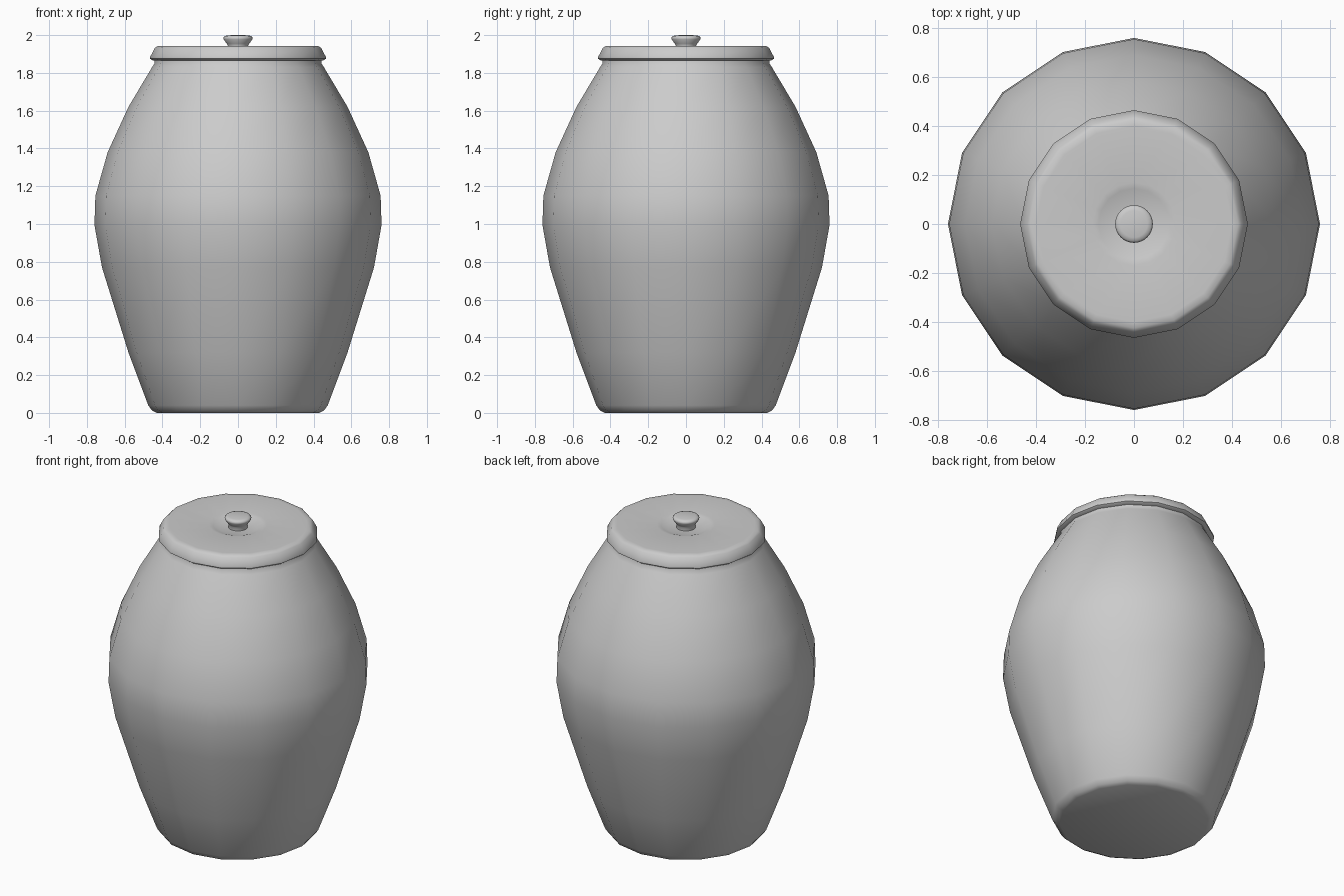
import bpy, bmesh
from math import cos, sin, tau, radians

if "Cube" in bpy.data.objects:
    bpy.data.objects.remove(bpy.data.objects["Cube"])


def lathe(name, profile, sides):
    """Spin an (r, z) profile about z; a zero radius makes a pole."""
    bm = bmesh.new()
    rings = []
    for r, z in profile:
        if r == 0:
            rings.append([bm.verts.new((0, 0, z))] * sides)
        else:
            rings.append([bm.verts.new((r * cos(tau * i / sides), r * sin(tau * i / sides), z))
                          for i in range(sides)])
    for a, b in zip(rings, rings[1:]):
        for i in range(sides):
            j = (i + 1) % sides
            corners = list(dict.fromkeys((a[i], a[j], b[j], b[i])))
            bm.faces.new(corners)
    bmesh.ops.recalc_face_normals(bm, faces=bm.faces)
    mesh = bpy.data.meshes.new(name)
    bm.to_mesh(mesh)
    bm.free()
    obj = bpy.data.objects.new(name, mesh)
    bpy.context.collection.objects.link(obj)
    bpy.ops.object.select_all(action='DESELECT')
    obj.select_set(True)
    bpy.context.view_layer.objects.active = obj
    bpy.ops.object.shade_smooth_by_angle(angle=radians(50))
    return obj


# Bulging 16-sided jar with a narrow neck tucked under the lid
lathe("jar_body", [(0, 0.005), (0.43, 0.005), (0.455, 0.012), (0.475, 0.04), (0.58, 0.32),
                   (0.72, 0.77), (0.76, 0.995), (0.755, 1.15), (0.69, 1.38), (0.58, 1.62),
                   (0.455, 1.83), (0.442, 1.85), (0.44, 1.875), (0, 1.875)], 16)

# Lid with bevelled rim and a shallow dish around the knob
lathe("lid", [(0, 1.865), (0.45, 1.865), (0.465, 1.875), (0.465, 1.885), (0.44, 1.932),
              (0.425, 1.942), (0.40, 1.943), (0.17, 1.943), (0.145, 1.938), (0.11, 1.925),
              (0, 1.925)], 16)

# Flared knob
lathe("lid_knob", [(0, 1.92), (0.055, 1.92), (0.054, 1.945), (0.06, 1.955), (0.076, 1.978),
                   (0.077, 1.987), (0.07, 1.995), (0.055, 1.999), (0, 2.0)], 32)

# Stand the model exactly on the ground
bpy.data.objects["jar_body"].data.vertices[0].co.z = 0.0
for v in bpy.data.objects["jar_body"].data.vertices:
    if v.co.z < 0.006:
        v.co.z = 0.0
